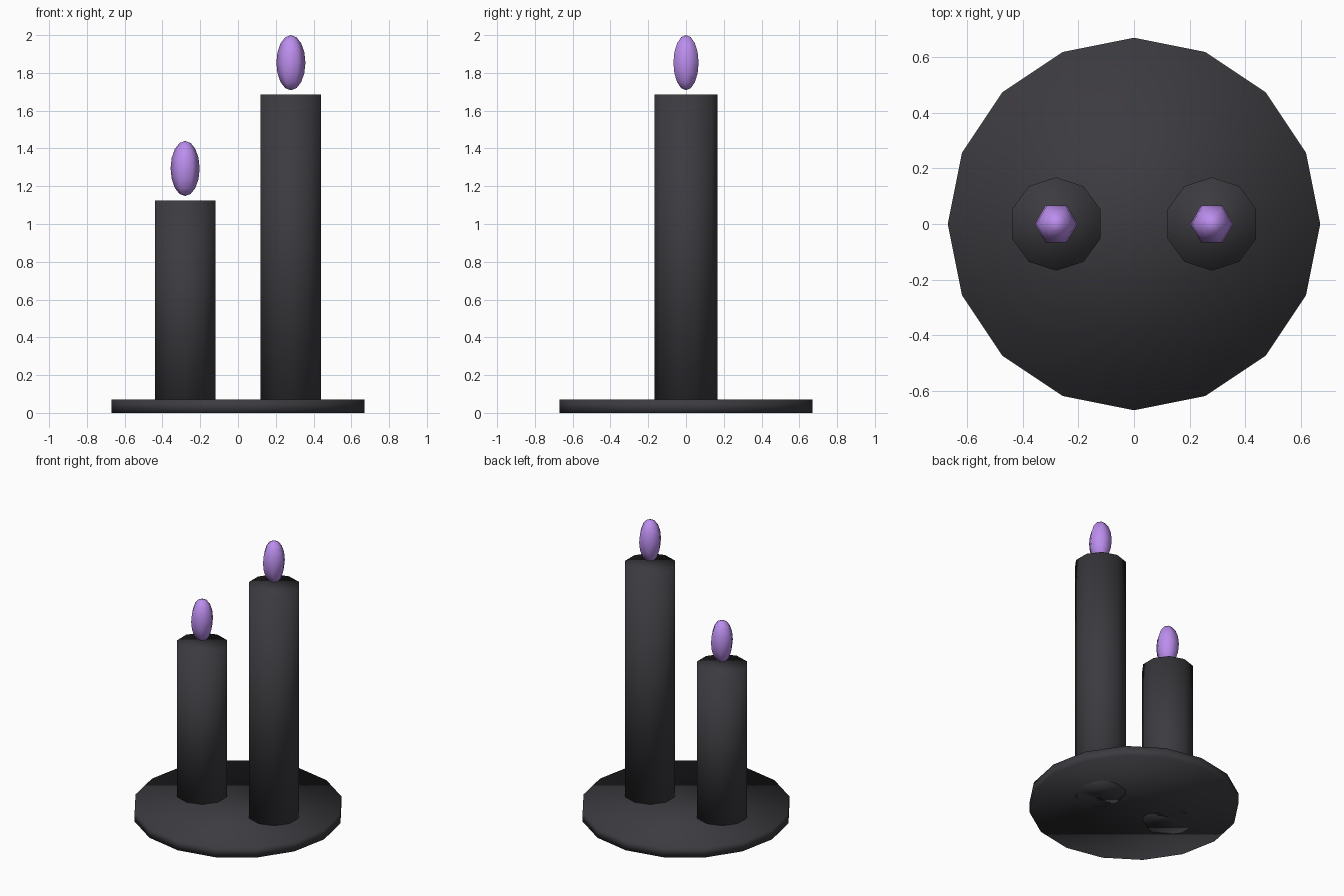
import bpy
import math

if "Cube" in bpy.data.objects:
    bpy.data.objects.remove(bpy.data.objects["Cube"])


def finish(name, mat):
    ob = bpy.context.object
    ob.name = name
    bpy.ops.object.transform_apply(location=False, rotation=True, scale=True)
    bpy.ops.object.shade_smooth()
    ob.data.materials.append(mat)
    return ob


def material(name, color):
    mat = bpy.data.materials.new(name)
    mat.diffuse_color = color
    mat.use_nodes = True
    mat.node_tree.nodes["Principled BSDF"].inputs["Base Color"].default_value = mat.diffuse_color
    return mat


def cylinder(name, sides, radius, x, z0, z1, mat):
    bpy.ops.mesh.primitive_cylinder_add(vertices=sides, radius=radius, depth=z1 - z0,
                                        location=(x, 0, (z0 + z1) / 2))
    return finish(name, mat)


def flame(name, x, z, mat):
    bpy.ops.mesh.primitive_uv_sphere_add(segments=6, ring_count=8, radius=1,
                                         location=(x, 0, z), rotation=(0, 0, math.pi / 2))
    bpy.context.object.scale = (0.077, 0.077, 0.146)
    return finish(name, mat)


wax = material("dark_wax", (0.045, 0.043, 0.05, 1))
glow = material("violet_flame", (0.5, 0.27, 0.85, 1))

# Round tray
cylinder("tray", 16, 0.67, 0, 0, 0.07, wax)

# Short and tall candle, each with a floating flame
for label, x, top in (("short", -0.28, 1.125), ("tall", 0.28, 1.685)):
    cylinder(label + "_candle", 10, 0.168, x, 0, top, wax)
    flame(label + "_flame", x, top + 0.169, glow)
